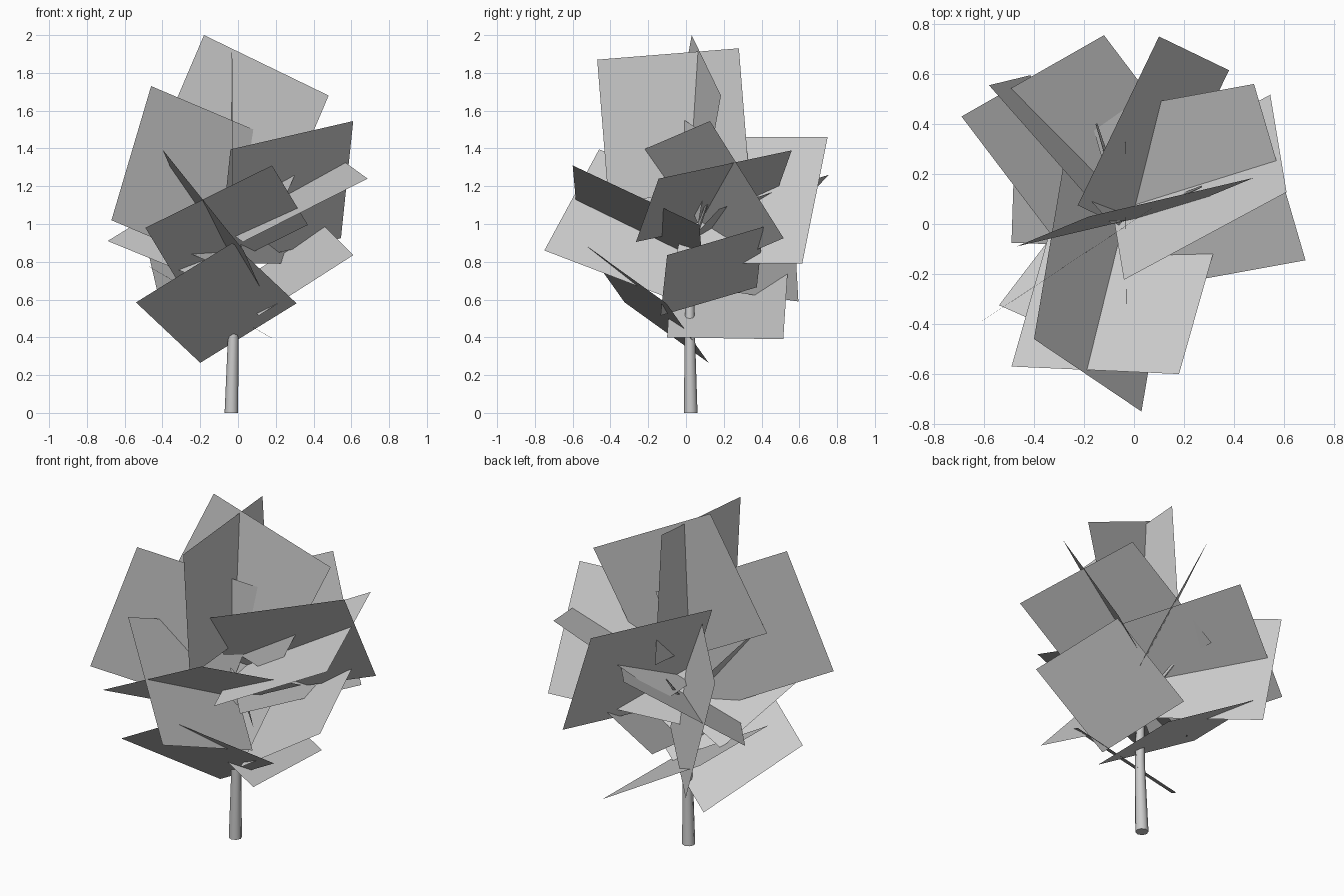
import bpy, bmesh, math
from mathutils import Vector

if "Cube" in bpy.data.objects:
    bpy.data.objects.remove(bpy.data.objects["Cube"])


def make_object(name, bm):
    mesh = bpy.data.meshes.new(name)
    bm.to_mesh(mesh)
    bm.free()
    obj = bpy.data.objects.new(name, mesh)
    bpy.context.collection.objects.link(obj)
    return obj


def leaf_card(name, corner, edge_u, edge_v):
    """Flat rectangular leaf card from one corner and two edge vectors."""
    p, u, v = Vector(corner), Vector(edge_u), Vector(edge_v)
    bm = bmesh.new()
    bm.faces.new([bm.verts.new(q) for q in (p, p + u, p + u + v, p + v)])
    return make_object(name, bm)


def tapered_limb(name, path, sides):
    """Tube through (x, y, z, radius) stations, shaded smooth."""
    bm = bmesh.new()
    rings = []
    pts = [Vector(s[:3]) for s in path]
    for i, s in enumerate(path):
        axis = pts[min(i + 1, len(pts) - 1)] - pts[max(i - 1, 0)]
        if i == 0 and s[2] == 0:
            axis = Vector((0, 0, 1))
        rot = Vector((0, 0, 1)).rotation_difference(axis)
        ring = []
        for k in range(sides):
            a = 2 * math.pi * k / sides
            offset = Vector((math.cos(a), math.sin(a), 0)) * s[3]
            ring.append(bm.verts.new(pts[i] + rot @ offset))
        rings.append(ring)
    for lo, hi in zip(rings, rings[1:]):
        for k in range(sides):
            n = (k + 1) % sides
            bm.faces.new((lo[k], lo[n], hi[n], hi[k])).smooth = True
    bm.faces.new(rings[0][::-1])
    bm.faces.new(rings[-1])
    return make_object(name, bm)


# Trunk, leaning a little as it rises
tapered_limb("trunk", [(-.035, .025, 0, .036), (-.025, .02, .43, .027),
                       (-.03, .02, .9, .02), (-.09, .03, 1.33, .005)], 8)

# Thin branches hidden among the leaves
for i, (z0, tip) in enumerate([(.85, (.27, .15, 1.22)),
                               (.8, (-.15, .4, 1.15)),
                               (.6, (-.2, -.16, .75))]):
    tapered_limb(f"branch_{i + 1}", [(-.03, .02, z0, .014), (*tip, .004)], 4)

# Upper leaf cards: corner, first edge, second edge
upper = [
    ((-.18, .03, 2.0), (.66, .155, -.32), (-.29, -.12, -.68)),
    ((-.46, -.29, 1.73), (.59, .39, -.25), (-.21, -.14, -.71)),
    ((-.03, -.47, 1.87), (-.005, .75, .06), (0, .06, -.75)),
    ((.10, .75, 1.46), (.28, -.135, -.67), (-.325, -.675, 0)),
    ((.61, .127, 1.545), (-.65, -.35, -.15), (-.065, .39, -.62)),
    ((.48, .56, 1.39), (.206, -.705, -.15), (-.66, -.12, -.335)),
    ((-.40, -.46, 1.395), (.43, -.29, -.535), (.115, .68, -.26)),
]
# Lower leaf cards
lower = [
    ((-.49, -.57, .98), (.67, -.03, .33), (.19, .67, -.315)),
    ((-.54, -.325, .585), (.51, -.224, .315), (.34, .445, -.32)),
    ((.46, .41, .985), (.15, -.51, -.15), (-.5, -.035, -.32)),
    ((-.12, .755, 1.26), (-.57, -.325, -.35), (.44, -.58, -.18)),
    ((-.58, .555, 1.3), (.165, .04, -.71), (.49, -.555, .08)),
    ((.19, .515, .39), (-.02, -.615, .01), (-.66, .025, .385)),
]
for group, cards in (("upper", upper), ("lower", lower)):
    for i, card in enumerate(cards):
        leaf_card(f"{group}_leaf_card_{i + 1}", *card)
